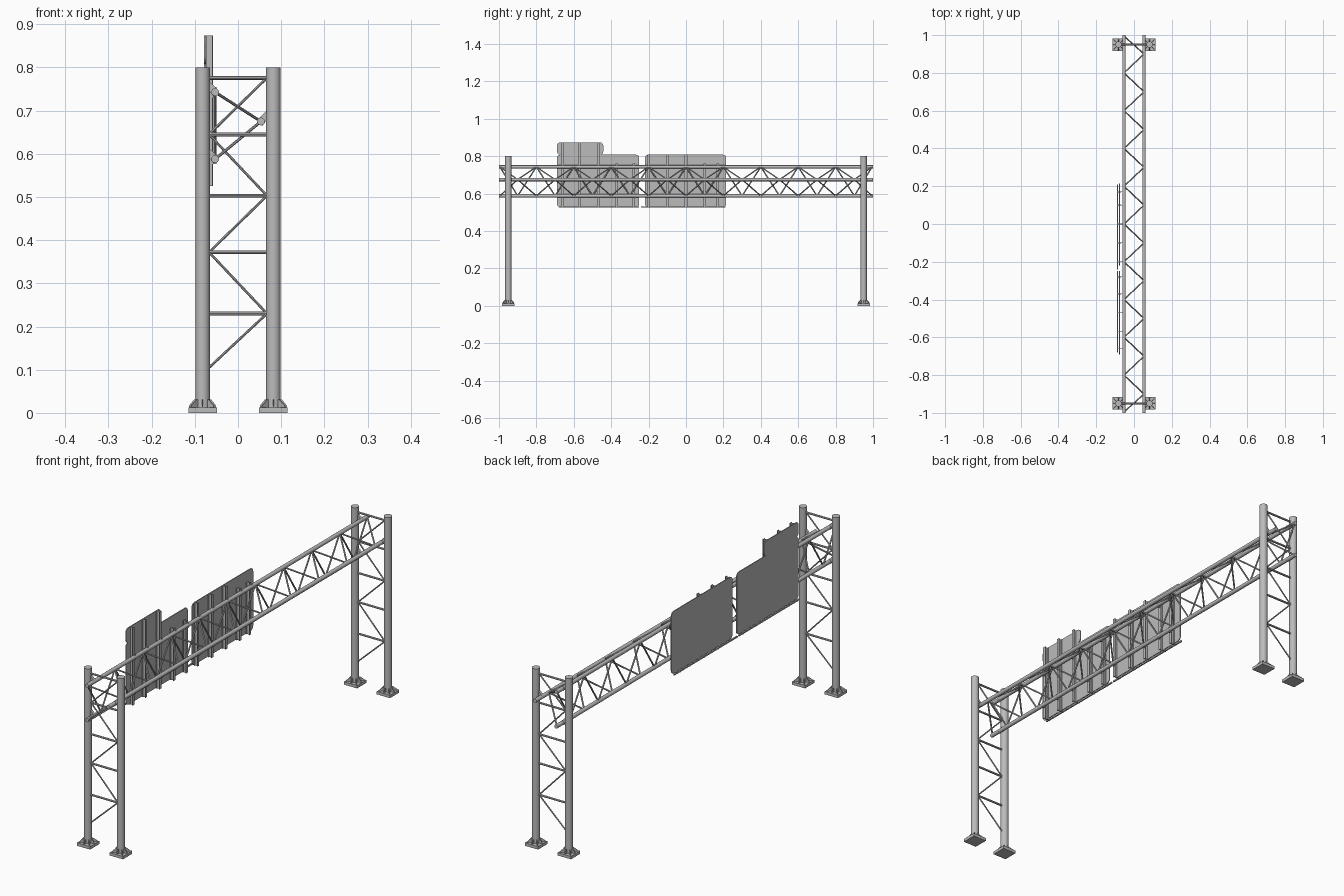
import bpy
import bmesh
import math
from mathutils import Vector, Matrix

cube = bpy.data.objects.get("Cube")
if cube:
    bpy.data.objects.remove(cube, do_unlink=True)

steel = bpy.data.materials.new("galvanised_grey")
steel.use_nodes = True
grey = (0.5, 0.5, 0.5, 1)
steel.diffuse_color = grey
steel.node_tree.nodes["Principled BSDF"].inputs["Base Color"].default_value = grey


def finish(name, bm, smooth=False):
    bmesh.ops.recalc_face_normals(bm, faces=bm.faces)
    mesh = bpy.data.meshes.new(name)
    bm.to_mesh(mesh)
    bm.free()
    mesh.materials.append(steel)
    ob = bpy.data.objects.new(name, mesh)
    bpy.context.collection.objects.link(ob)
    if smooth:
        bpy.ops.object.select_all(action='DESELECT')
        ob.select_set(True)
        bpy.context.view_layer.objects.active = ob
        bpy.ops.object.shade_smooth_by_angle(angle=math.radians(40))
    return ob


def tube(bm, a, b, r, sides=8):
    a, b = Vector(a), Vector(b)
    d = b - a
    m = Matrix.Translation((a + b) / 2) @ d.to_track_quat('Z', 'Y').to_matrix().to_4x4()
    bmesh.ops.create_cone(bm, cap_ends=True, segments=sides, radius1=r, radius2=r,
                          depth=d.length, matrix=m)


def box(bm, lo, hi):
    lo, hi = Vector(lo), Vector(hi)
    m = Matrix.Translation((lo + hi) / 2) @ Matrix.Diagonal((*(hi - lo), 1))
    bmesh.ops.create_cube(bm, size=1, matrix=m)


def prism(bm, points, offset):
    face = bm.faces.new([bm.verts.new(p) for p in points])
    ext = bmesh.ops.extrude_face_region(bm, geom=[face])
    bmesh.ops.translate(bm, vec=offset,
                        verts=[v for v in ext["geom"] if isinstance(v, bmesh.types.BMVert)])


POST_X, POST_Y, POST_R, POST_H = 0.082, 0.95, 0.017, 0.80
BASE = 0.033
TOP, NOSE, LOW = (-0.053, 0.743), (0.053, 0.675), (-0.053, 0.588)


# Posts with square feet and radial stiffeners
def foot(name, x, y):
    bm = bmesh.new()
    box(bm, (x - BASE, y - BASE, 0), (x + BASE, y + BASE, 0.013))
    for i in range(8):
        t = i * math.pi / 4
        out = Vector((math.cos(t), math.sin(t), 0))
        side = Vector((-out.y, out.x, 0)) * 0.003
        c = Vector((x, y, 0)) - side / 2
        reach = 0.031 if i % 2 == 0 else 0.038
        prism(bm, [c + out * r + Vector((0, 0, z)) for r, z in
                   ((0.012, 0.012), (reach, 0.012), (reach, 0.017),
                    (0.02, 0.031), (0.012, 0.031))], side)
    finish(name, bm)


for y, end in ((-POST_Y, "front"), (POST_Y, "back")):
    for x, side in ((-POST_X, "right"), (POST_X, "left")):
        bm = bmesh.new()
        tube(bm, (x, y, 0.01), (x, y, POST_H), POST_R, 24)
        finish(f"{end}_{side}_post", bm, True)
        foot(f"{end}_{side}_foot", x, y)

    # Ladder bracing between each pair of posts
    bm = bmesh.new()
    levels = [0.776, 0.645, 0.503, 0.372, 0.23, 0.105]
    s = 1
    for i, z in enumerate(levels[:-1]):
        tube(bm, (-0.07, y, z), (0.07, y, z), 0.0045)
        tube(bm, (s * 0.067, y, z), (-s * 0.067, y, levels[i + 1]), 0.003)
        s = -s
    finish(f"{end}_post_bracing", bm, True)

    # Brackets carrying the chords on the posts
    bm = bmesh.new()
    for x, z in (TOP, NOSE, LOW):
        k = 1 if x > 0 else -1
        prism(bm, [(x - k * 0.007, y - 0.006, z - 0.006), (x + k * 0.004, y - 0.006, z - 0.01),
                   (k * 0.07, y - 0.006, z + 0.008), (k * 0.07, y - 0.006, z + 0.028),
                   (x - k * 0.004, y - 0.006, z + 0.008)], (0, 0.012, 0))
    finish(f"{end}_chord_brackets", bm)

# Three long chords of the triangular truss
for name, (x, z) in (("top_chord", TOP), ("nose_chord", NOSE), ("low_chord", LOW)):
    bm = bmesh.new()
    tube(bm, (x, -1, z), (x, 1, z), 0.009, 16)
    finish(name, bm, True)


# Zigzag web on each face of the truss
def web(name, even, odd):
    bm = bmesh.new()
    for i in range(-10, 10):
        a, b = (even, odd) if i % 2 == 0 else (odd, even)
        pa, pb = Vector((a[0], i / 10, a[1])), Vector((b[0], (i + 1) / 10, b[1]))
        pa.y, pb.y = max(pa.y, -0.995), min(pb.y, 0.995)
        tube(bm, pa, pb, 0.0036)
    finish(name, bm, True)


web("upper_web", TOP, NOSE)
web("lower_web", LOW, NOSE)
web("upright_web", TOP, LOW)


# Sign panels with rounded corners
def panel(name, y0, y1, z0, z1, r=0.018):
    bm = bmesh.new()
    pts = []
    corners = ((y1 - r, z1 - r), (y0 + r, z1 - r), (y0 + r, z0 + r), (y1 - r, z0 + r))
    for q, (cy, cz) in enumerate(corners):
        for j in range(5):
            t = (q + j / 4) * math.pi / 2
            pts.append((-0.0785, cy + r * math.cos(t), cz + r * math.sin(t)))
    prism(bm, pts, (0.004, 0, 0))
    finish(name, bm)


# I-section ribs behind a panel, with clips gripping the chords
def ribs(name, ys, heights):
    bm = bmesh.new()
    for y, h in zip(ys, heights):
        box(bm, (-0.075, y - 0.0015, 0.525), (-0.06, y + 0.0015, h))
        for x in (-0.075, -0.060):
            box(bm, (x, y - 0.007, 0.525), (x + 0.002, y + 0.007, h))
        for x, z in (TOP, LOW):
            box(bm, (-0.062, y - 0.004, z - 0.012), (-0.05, y + 0.004, z + 0.012))
        box(bm, (-0.091, y - 0.002, 0.525), (-0.07, y + 0.002, 0.53))
    finish(name, bm)


# Thin rail under the face of each panel
def rail(name, y0, y1):
    bm = bmesh.new()
    box(bm, (-0.09, y0, 0.526), (-0.084, y1, 0.532))
    finish(name, bm)


panel("front_sign", -0.69, -0.25, 0.528, 0.808)
panel("small_sign", -0.69, -0.442, 0.808, 0.874)
panel("middle_sign", -0.22, 0.215, 0.528, 0.808)
ribs("front_sign_ribs", (-0.66, -0.57, -0.47, -0.37, -0.28), (0.874, 0.874, 0.874, 0.76, 0.76))
ribs("middle_sign_ribs", (-0.2, -0.1, 0, 0.1, 0.17), (0.808, 0.808, 0.808, 0.76, 0.76))
rail("front_sign_rail", -0.68, -0.25)
rail("middle_sign_rail", -0.24, 0.21)
